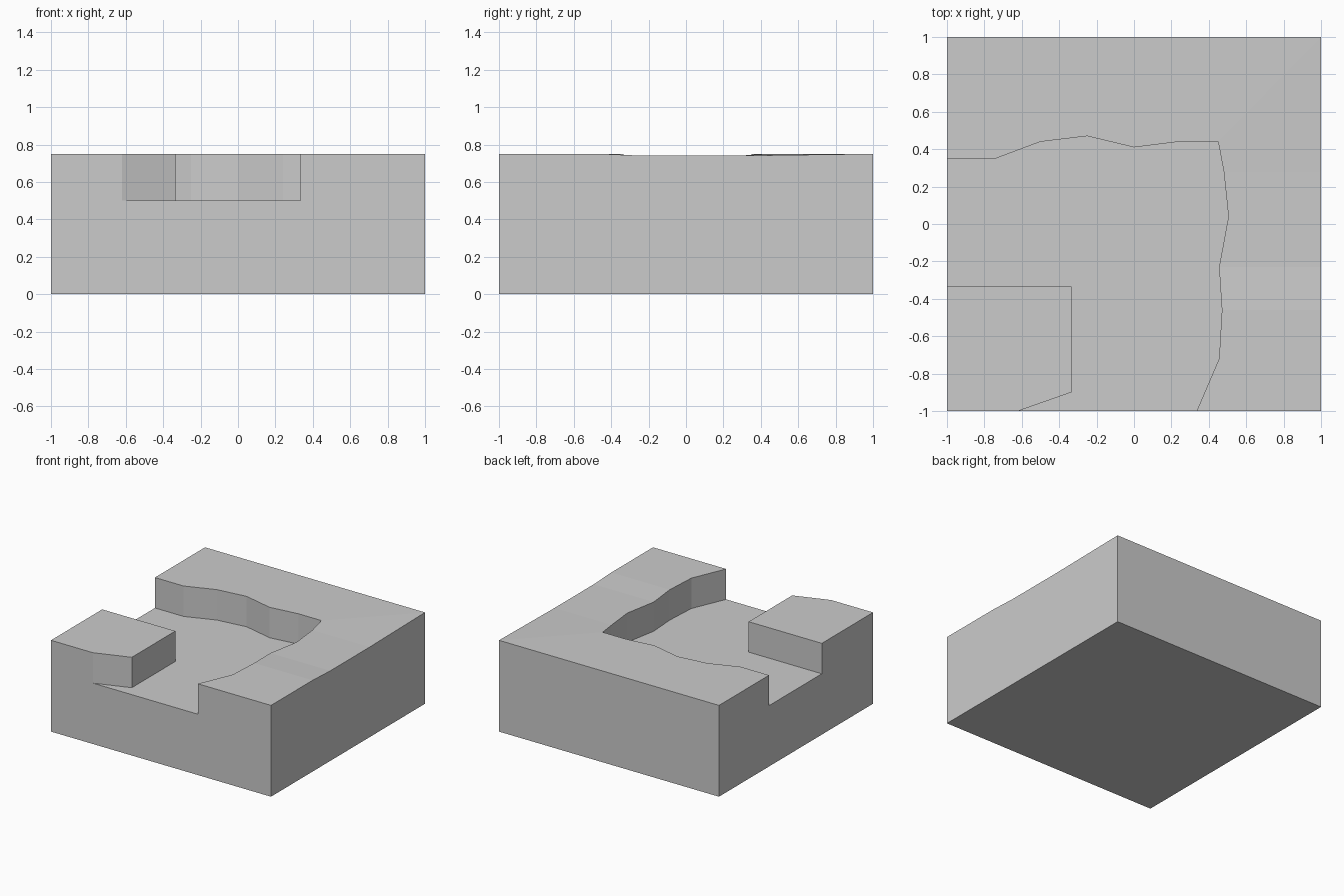
import bpy, bmesh

if "Cube" in bpy.data.objects:
    bpy.data.objects.remove(bpy.data.objects["Cube"])


def finish(name, bm):
    bmesh.ops.recalc_face_normals(bm, faces=bm.faces)
    mesh = bpy.data.meshes.new(name)
    bm.to_mesh(mesh)
    bm.free()
    obj = bpy.data.objects.new(name, mesh)
    bpy.context.collection.objects.link(obj)
    return obj


def height(y):
    # the bank sags very slightly in the middle of the tile
    return 0.74 if -0.33 < y < 0.34 else 0.75


def prism(name, outline, z0, z1):
    bm = bmesh.new()
    low = [bm.verts.new((x, y, z0)) for x, y in outline]
    top = [bm.verts.new((x, y, z1)) for x, y in outline]
    bm.faces.new(low[::-1])
    bm.faces.new(top)
    n = len(outline)
    for i in range(n):
        j = (i + 1) % n
        bm.faces.new((low[i], low[j], top[j], top[i]))
    return finish(name, bm)


def bank(name, inner, outer):
    # sweep a box section between the wavy inner edge and the tile edge
    bm = bmesh.new()
    rings = []
    for (ax, ay), (bx, by) in zip(inner, outer):
        rings.append([bm.verts.new(p) for p in (
            (ax, ay, 0.5), (ax, ay, height(ay)),
            (bx, by, height(by)), (bx, by, 0.5))])
    for a, b in zip(rings, rings[1:]):
        for i in range(4):
            j = (i + 1) % 4
            bm.faces.new((a[i], a[j], b[j], b[i]))
    bm.faces.new(rings[0])
    bm.faces.new(rings[-1][::-1])
    return finish(name, bm)


# lower slab
prism("ground_slab", [(-1, -1), (1, -1), (1, 1), (-1, 1)], 0, 0.5)

# raised block in the front left corner
prism("corner_block", [(-1, -1), (-0.62, -1), (-0.335, -0.9),
                       (-0.335, -0.335), (-1, -0.335)], 0.5, 0.75)

# L-shaped bank along the back and right edges
back = [(-1, .35), (-.74, .35), (-.5, .44), (-.25, .47), (0, .41), (.24, .44)]
corner = [(.45, .44)]
right = [(.48, .28), (.505, .04), (.455, -.23), (.47, -.46), (.455, -.72), (.335, -1)]
outer = [(x, 1) for x, y in back] + [(1, 1)] + [(1, y) for x, y in right]
bank("raised_bank", back + corner + right, outer)
